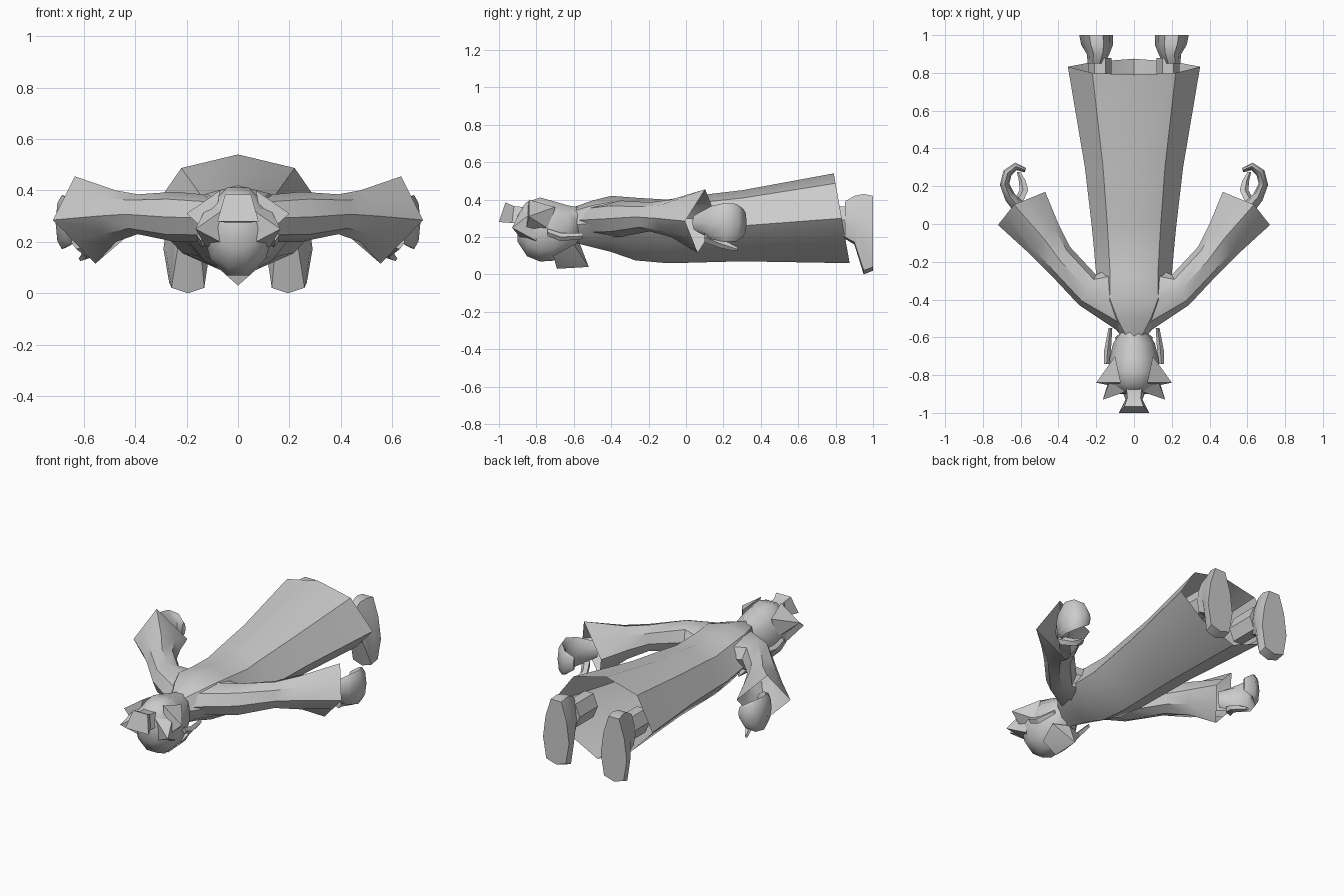
import bpy, bmesh
from math import sin, cos, pi
from mathutils import Vector as V

if "Cube" in bpy.data.objects:
    bpy.data.objects.remove(bpy.data.objects["Cube"])


def finish(bm, name, angle=40):
    bmesh.ops.recalc_face_normals(bm, faces=bm.faces)
    me = bpy.data.meshes.new(name)
    bm.to_mesh(me)
    bm.free()
    ob = bpy.data.objects.new(name, me)
    bpy.context.collection.objects.link(ob)
    bpy.ops.object.select_all(action='DESELECT')
    ob.select_set(True)
    bpy.context.view_layer.objects.active = ob
    bpy.ops.object.shade_smooth_by_angle(angle=angle * pi / 180)
    return ob


def loft(name, rings, side=1, cap=(True, True), angle=40):
    bm = bmesh.new()
    vs = [[bm.verts.new((p[0] * side, p[1], p[2])) for p in r] for r in rings]
    n = len(vs[0])
    for a, b in zip(vs, vs[1:]):
        for i in range(n):
            j = (i + 1) % n
            bm.faces.new((a[i], a[j], b[j], b[i]))
    if cap[0]:
        bm.faces.new(vs[0])
    if cap[1]:
        bm.faces.new(vs[-1])
    return finish(bm, name, angle)


def hull(name, pts, side=1):
    bm = bmesh.new()
    for p in pts:
        bm.verts.new((p[0] * side, p[1], p[2]))
    bmesh.ops.convex_hull(bm, input=bm.verts)
    return finish(bm, name, 30)


def oval(center, u, v, n=8, diamond=False, skew=V((0, 0, 0))):
    out = []
    for i in range(n):
        c, s = cos(2 * pi * i / n), sin(2 * pi * i / n)
        k = abs(c) + abs(s) if diamond else 1
        out.append(center + u * (c / k) + (v + skew) * (s / k))
    return out


# Robe: eight-sided sections along y, open hem
half = [(0, 1), (.63, .89), (1, .5), (.62, .2), (0, 0)]
section = half + [(-x, z) for x, z in half[3:0:-1]]
rows = [(-.6, -.6, .06, .17, .36), (-.5, -.52, .14, .15, .395),
        (-.4, -.4, .2, .12, .42), (-.27, -.27, .2, .075, .41),
        (-.1, -.1, .215, .06, .40), (0, 0, .225, .062, .415),
        (.3, .3, .26, .07, .45), (.79, .875, .35, .06, .54)]
loft("robe", [[(x * w, yt + (yb - yt) * (1 - z), zb + (zt - zb) * z)
               for x, z in section] for yt, yb, w, zb, zt in rows], cap=(True, False))

# Head
head = [(-.56, .06, .19, .36), (-.63, .11, .12, .375), (-.71, .13, .065, .40),
        (-.78, .135, .06, .42), (-.85, .12, .09, .395), (-.9, .075, .17, .34)]
loft("head", [oval(V((0, y, (a + b) / 2)), V((w, 0, 0)), V((0, 0, (b - a) / 2)), 10)
              for y, w, a, b in head], angle=60)

# Beard and topknot
hull("beard", [(0, -.69, .03), (0, -.52, .04), (.1, -.6, .16), (-.1, -.6, .16),
               (.08, -.71, .1), (-.08, -.71, .1), (0, -.57, .17)])
loft("topknot", [[(-.06, -.89, .28), (.06, -.89, .28), (.04, -.87, .36), (-.04, -.87, .36)],
                 [(-.045, -.93, .275), (.045, -.93, .275), (.035, -.92, .365), (-.035, -.92, .365)],
                 [(-.08, -1, .28), (.08, -1, .28), (.05, -.965, .385), (-.05, -.965, .385)]], angle=25)

arm = [((.08, -.57), (.1, -.22), .2, .38), ((.29, -.43), (.2, -.27), .2, .395),
       ((.44, -.27), (.34, -.12), .23, .385), ((.55, -.16), (.40, 0), .2, .40)]
cuff = ((.72, -.005), (.47, .17), .115, .455)
hand = [(.58, .06, .05, .04), (.655, .14, .09, .03), (.685, .21, .105, .025),
        (.67, .27, .1, .025), (.625, .305, .075, .02), (.575, .285, .04, .012)]
boot = [(.85, .2, .19, .39, .045), (.9, .19, .16, .42, .06),
        (.95, .195, .0, .43, .085), (1.0, .2, .02, .42, .09)]

for s, tag in ((1, "right"), (-1, "left")):
    # Flared sleeve with a diamond cuff
    rings = []
    for o, i, zb, zt in arm + [cuff]:
        o, i = V((*o, 0)), V((*i, 0))
        end = zt > .45
        rings.append(oval((o + i) / 2 + V((0, 0, (zb + zt) / 2)), (o - i) / 2,
                          V((0, 0, (zt - zb) / 2)), 8, end,
                          V((.04, .02, 0)) if end else V((0, 0, 0))))
    loft(tag + "_sleeve", rings, s, cap=(True, False))

    # Cupped hand: flat ovals swept round a curl
    rings = []
    for k, (x, y, h, t) in enumerate(hand):
        a, b = hand[max(k - 1, 0)], hand[min(k + 1, len(hand) - 1)]
        normal = V((b[1] - a[1], a[0] - b[0], 0)).normalized()
        rings.append(oval(V((x, y, .277)), normal * t, V((0, 0, h)), 8))
    loft(tag + "_hand", rings, s, angle=60)
    loft(tag + "_thumb", [oval(V(p), V((r, 0, 0)), V((0, 0, r)), 5) for p, r in
                          (((.62, .1, .2), .03), ((.58, .18, .165), .025),
                           ((.59, .23, .15), .02), ((.61, .275, .135), .01))], s)

    # Hair spikes and side locks
    hull(tag + "_side_spike", [(.2, -.84, .31), (.1, -.7, .36), (.12, -.73, .24),
                               (.07, -.84, .40), (.1, -.86, .22)], s)
    hull(tag + "_top_spike", [(.165, -.93, .25), (.05, -.88, .19), (.05, -.89, .33),
                              (.12, -.81, .34), (.125, -.8, .18)], s)
    loft(tag + "_side_lock", [oval(V(p), V((w, 0, 0)), V((0, 0, h)), 4) for p, w, h in
                              (((.145, -.74, .225), .015, .02), ((.14, -.67, .2), .018, .022),
                               ((.125, -.55, .205), .01, .015))], s, angle=20)

    # Leg and boot
    loft(tag + "_leg", [oval(V((.18, y, .29)), V((.06, 0, 0)), V((0, 0, .085)), 6)
                        for y in (.7, .88)], s)
    rings = []
    for y, x, zb, zt, w in boot:
        h = zt - zb
        rings.append([(x - .4 * w, y, zt), (x + .4 * w, y, zt), (x + .8 * w, y, zb + .72 * h),
                      (x + w, y, zb + .38 * h), (x + .75 * w, y, zb + .05 * h), (x, y, zb),
                      (x - .75 * w, y, zb + .05 * h), (x - w, y, zb + .38 * h),
                      (x - .8 * w, y, zb + .72 * h)])
    loft(tag + "_boot", rings, s, angle=35)
